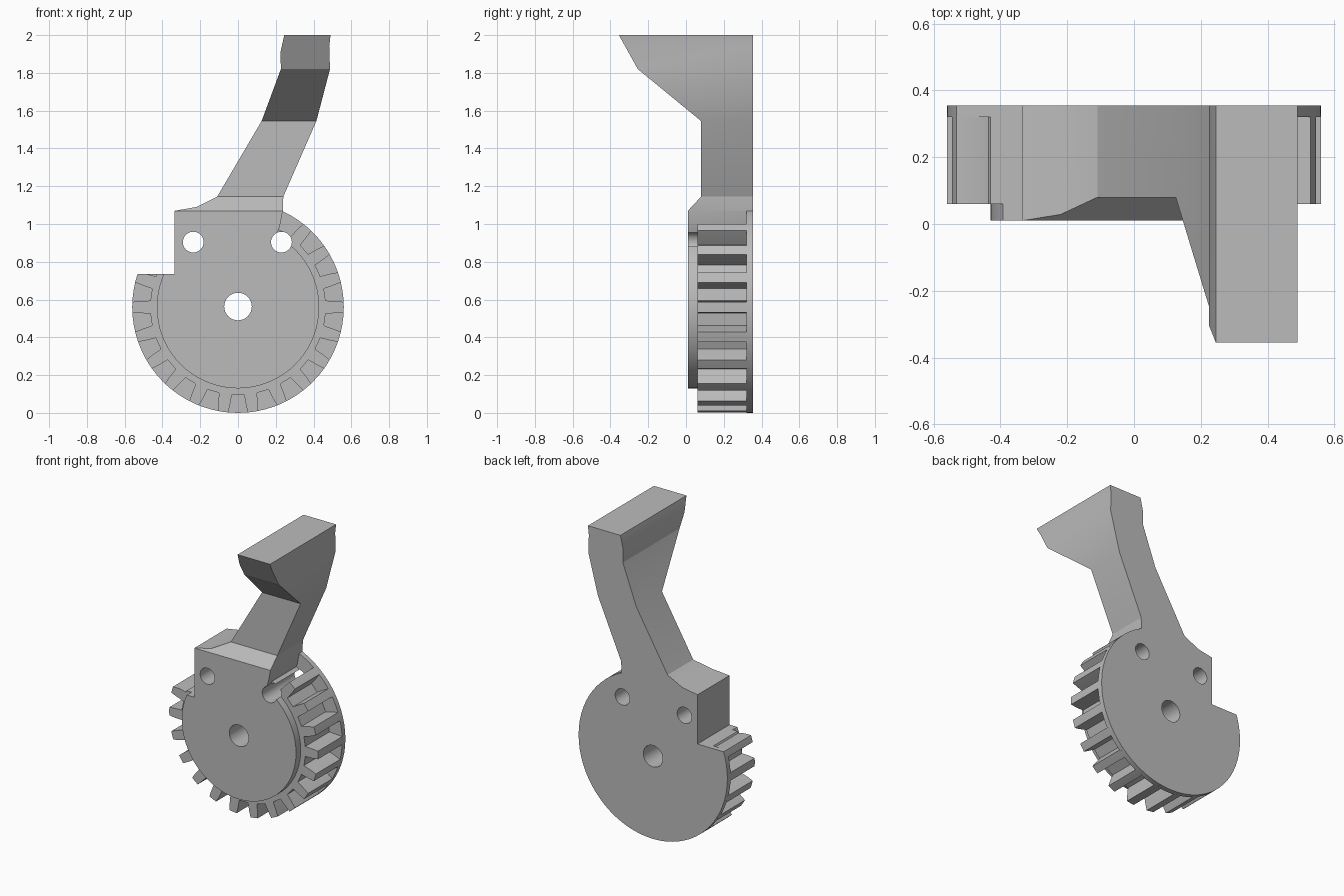
import bpy, bmesh
from math import sin, cos, pi, radians
from mathutils import Vector

if "Cube" in bpy.data.objects:
    bpy.data.objects.remove(bpy.data.objects["Cube"])

grey = bpy.data.materials.new("plain grey")
grey.use_nodes = True
COLOUR = (0.5, 0.5, 0.5, 1)
grey.diffuse_color = COLOUR
grey.node_tree.nodes["Principled BSDF"].inputs["Base Color"].default_value = COLOUR

AXLE = 0.56      # height of the gear centre
RADIUS = 0.56
BACK = 0.355
FRONT = 0.01
TEETH = 22


def prism(name, points, offset):
    """Extrude a closed loop of points along an offset vector."""
    bm = bmesh.new()
    face = bm.faces.new([bm.verts.new(p) for p in points])
    moved = bmesh.ops.extrude_face_region(bm, geom=[face])["geom"]
    verts = [g for g in moved if isinstance(g, bmesh.types.BMVert)]
    bmesh.ops.translate(bm, verts=verts, vec=Vector(offset))
    bmesh.ops.recalc_face_normals(bm, faces=bm.faces)
    mesh = bpy.data.meshes.new(name)
    bm.to_mesh(mesh)
    bm.free()
    mesh.materials.append(grey)
    obj = bpy.data.objects.new(name, mesh)
    bpy.context.collection.objects.link(obj)
    return obj


def plate(name, outline, y0, y1):
    return prism(name, [(x, y0, z) for x, z in outline], (0, y1 - y0, 0))


def circle(x, z, r, n):
    return [(x + r * cos(2 * pi * i / n), z + r * sin(2 * pi * i / n)) for i in range(n)]


def combine(target, tool, operation):
    """Apply a boolean and remove the tool."""
    mod = target.modifiers.new("combine", "BOOLEAN")
    mod.object, mod.operation, mod.solver = tool, operation, "EXACT"
    bpy.context.view_layer.objects.active = target
    bpy.ops.object.modifier_apply(modifier=mod.name)
    bpy.data.objects.remove(tool)


# Gear rim: tooth flanks flare towards the root; two teeth make way for the arm
tooth = [(-4.2, 0.465), (-3.5, 0.52), (-2.8, RADIUS), (0, RADIUS),
         (2.8, RADIUS), (3.5, 0.52), (4.2, 0.465)]
rim = []
for i in range(TEETH):
    middle = 360 * i / TEETH
    in_arm = 60 < middle < 150
    for turn, r in tooth:
        a = radians(middle + turn)
        r = 0.465 if in_arm else r
        rim.append((r * cos(a), AXLE + r * sin(a)))
part = plate("lever_gear", rim, 0.06, 0.33)

# Back flange and raised front hub
combine(part, plate("back_flange", circle(0, AXLE, RADIUS, 72), 0.32, BACK), "UNION")
combine(part, plate("front_hub", circle(0, AXLE, 0.43, 72), FRONT, 0.33), "UNION")

# Arm: front outline intersected with the side profile
outline = [(-0.335, 0.65), (0.1, 0.65), (0.206, 0.945), (0.222, 0.99), (0.237, 1.07),
           (0.24, 1.145), (0.415, 1.545), (0.487, 1.82), (0.483, 1.94), (0.49, 2),
           (0.245, 2), (0.225, 1.91), (0.227, 1.82), (0.125, 1.545),
           (-0.11, 1.145), (-0.22, 1.09), (-0.335, 1.07)]
profile = [(BACK, 0.5), (FRONT, 0.5), (FRONT, 1.07), (0.08, 1.145), (0.08, 1.545),
           (-0.255, 1.82), (-0.355, 2), (-0.355, 2.1), (BACK, 2.1)]
arm = plate("arm", outline, -0.5, 0.5)
side = prism("arm_side", [(-1, y, z) for y, z in profile], (2, 0, 0))
combine(arm, side, "INTERSECT")
combine(part, arm, "UNION")

# Square notch beside the arm
notch = [(-0.8, 0.735), (-0.335, 0.735), (-0.335, 1.3), (-0.8, 1.3)]
combine(part, plate("notch", notch, -0.5, 0.5), "DIFFERENCE")

# Axle hole and two pin holes
for x, z, r in [(0, 0.563, 0.073), (-0.237, 0.904, 0.055), (0.23, 0.904, 0.055)]:
    combine(part, plate("hole", circle(x, z, r, 32), -0.6, 0.6), "DIFFERENCE")

bpy.ops.object.select_all(action="DESELECT")
part.select_set(True)
bpy.context.view_layer.objects.active = part
bpy.ops.object.shade_smooth_by_angle(angle=radians(20))
